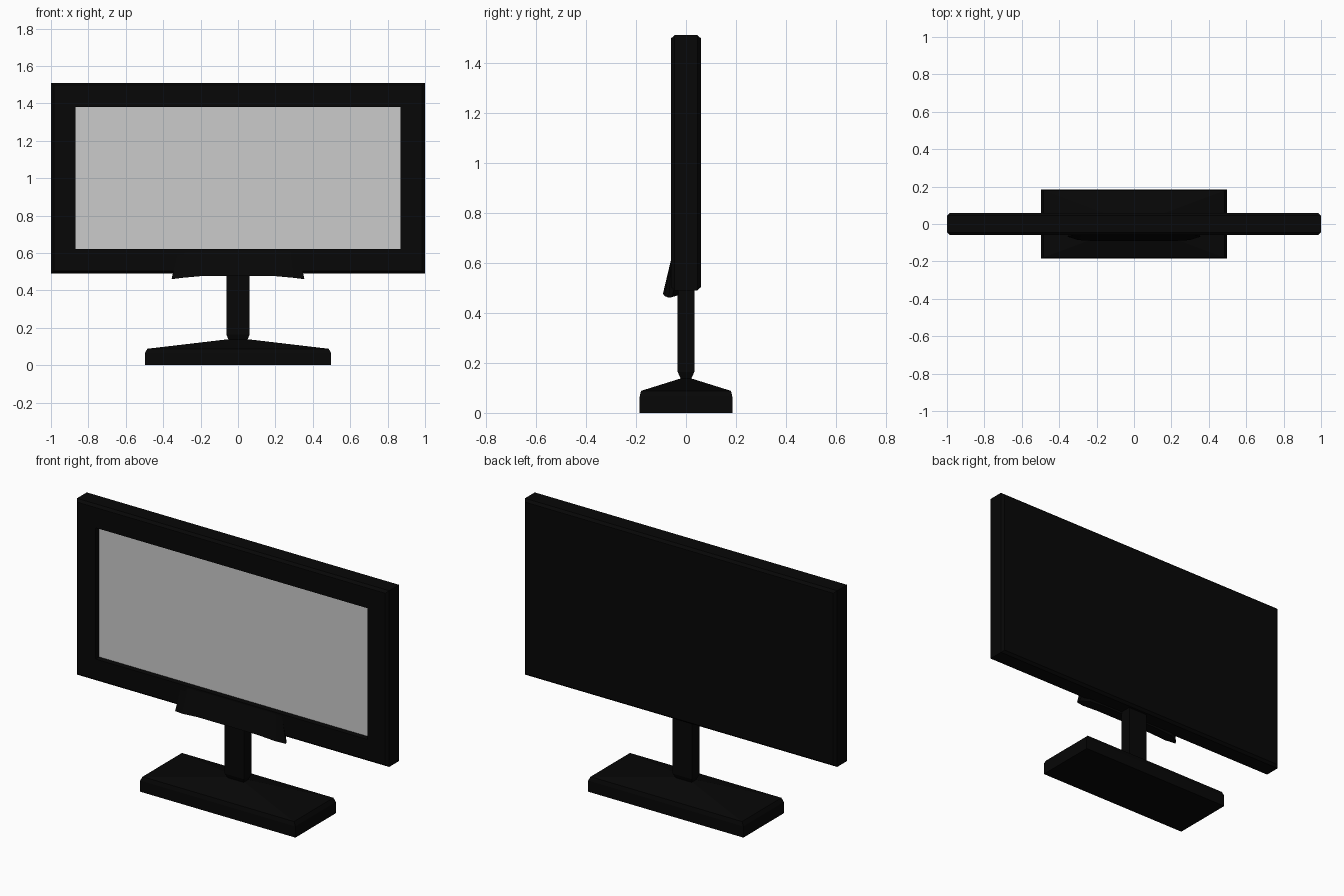
import bpy, bmesh

if "Cube" in bpy.data.objects:
    bpy.data.objects.remove(bpy.data.objects["Cube"])

black = bpy.data.materials.new("black_plastic")
black.diffuse_color = (0.002, 0.002, 0.002, 1)
black.use_nodes = True
black.node_tree.nodes["Principled BSDF"].inputs["Base Color"].default_value = black.diffuse_color


def finish(name, bm, mat=black):
    bmesh.ops.recalc_face_normals(bm, faces=bm.faces)
    me = bpy.data.meshes.new(name)
    bm.to_mesh(me)
    bm.free()
    ob = bpy.data.objects.new(name, me)
    bpy.context.collection.objects.link(ob)
    if mat:
        me.materials.append(mat)
    return ob


def loft(name, rings, caps=(True, True), mat=black):
    """Skin a list of point loops that share the same point count."""
    bm = bmesh.new()
    loops = [[bm.verts.new(p) for p in r] for r in rings]
    for a, b in zip(loops, loops[1:]):
        n = len(a)
        for i in range(n):
            bm.faces.new((a[i], a[(i + 1) % n], b[(i + 1) % n], b[i]))
    if caps[0]:
        bm.faces.new(loops[0])
    if caps[1]:
        bm.faces.new(loops[-1])
    return finish(name, bm, mat)


def upright(hx, hz, y, zc=1.0):
    return [(-hx, y, zc - hz), (hx, y, zc - hz), (hx, y, zc + hz), (-hx, y, zc + hz)]


def flat(hx, hy, z):
    return [(-hx, -hy, z), (hx, -hy, z), (hx, hy, z), (-hx, hy, z)]


# Casing: chamfered front and back rims, recess for the panel
PANEL_Y = -0.027
loft("casing", [upright(0.985, 0.497, 0.06), upright(1.0, 0.51, 0.045),
                upright(1.0, 0.51, -0.045), upright(0.985, 0.497, -0.06),
                upright(0.87, 0.38, -0.06), upright(0.87, 0.38, PANEL_Y)],
     caps=(True, False))

# Screen panel
bm = bmesh.new()
bm.faces.new([bm.verts.new(p) for p in upright(0.87, 0.38, PANEL_Y)])
finish("screen", bm, None)

# Flared lip under the screen: half-sections mirrored across the centre
# (bottom x, top x, front y, front z, back y, back z)
half = [(0.355, 0.32, -0.068, 0.46, -0.055, 0.463),
        (0.30, 0.28, -0.086, 0.467, -0.03, 0.471),
        (0.19, 0.18, -0.092, 0.477, -0.03, 0.478)]
sections = [(1, *s) for s in half] + [(-1, *s) for s in reversed(half)]
loft("lower_lip", [[(s * xt, -0.058, 0.62), (s * xb, yf, zf),
                    (s * (xb - 0.005), yb, zb), (s * xt, -0.035, 0.55)]
                   for s, xb, xt, yf, zf, yb, zb in sections])

# Neck: square post with a tapered foot
loft("neck", [flat(0.062, 0.033, 0.52), flat(0.062, 0.033, 0.163),
              flat(0.05, 0.02, 0.135)])

# Base: slab with a low sloped top
loft("base", [flat(0.497, 0.185, 0), flat(0.497, 0.185, 0.065),
              flat(0.485, 0.18, 0.088), flat(0.06, 0.02, 0.138)])
